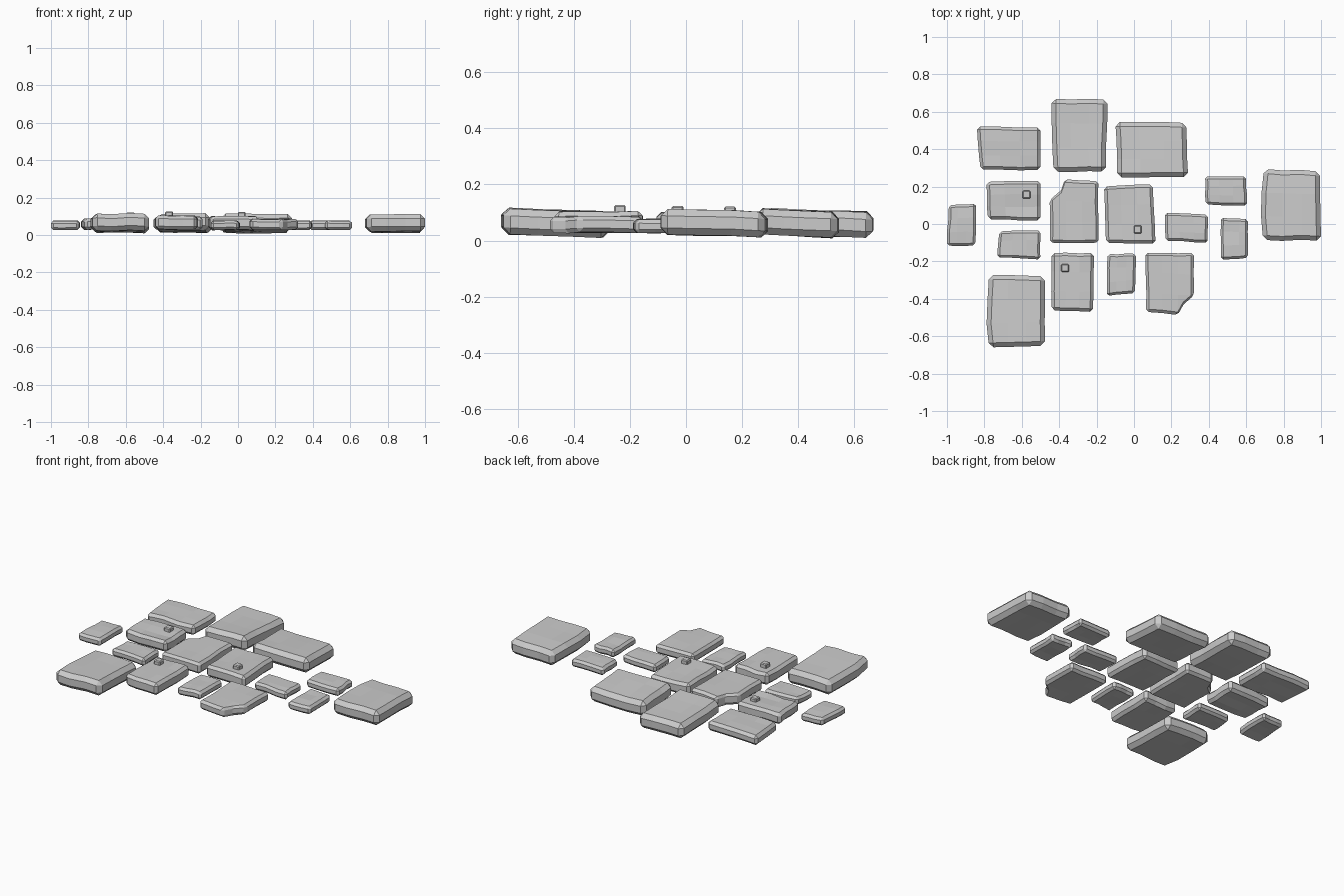
import bpy, bmesh, math, random
from mathutils import Vector

if "Cube" in bpy.data.objects:
    bpy.data.objects.remove(bpy.data.objects["Cube"])

random.seed(4)
N = 3  # grid cells per slab side


def add_bevel(ob, width):
    m = ob.modifiers.new("chamfer", 'BEVEL')
    m.width = width
    m.segments = 1
    m.limit_method = 'ANGLE'
    m.angle_limit = math.radians(45)


def make_object(name, bm, width):
    bmesh.ops.recalc_face_normals(bm, faces=bm.faces)
    me = bpy.data.meshes.new(name)
    bm.to_mesh(me)
    bm.free()
    ob = bpy.data.objects.new(name, me)
    bpy.context.collection.objects.link(ob)
    add_bevel(ob, width)
    return ob


def slab(name, corners, z0, z1, width, wave=0.004, tilt=0.0, bulge=0.0, cut=None):
    """Uneven stone: a wavy grid between four corners (BL, BR, TR, TL), given thickness."""
    bl, br, tr, tl = [Vector(c) for c in corners]
    bm = bmesh.new()
    bottom, top = {}, {}
    for i in range(N + 1):
        for j in range(N + 1):
            u, v = i / N, j / N
            p = bl.lerp(br, u).lerp(tl.lerp(tr, u), v)
            inner_i, inner_j = 0 < i < N, 0 < j < N
            if inner_i != inner_j:  # edge points wander a little
                p += Vector((random.uniform(-1, 1), random.uniform(-1, 1))) * 0.004
                if i == 0:
                    p.x -= bulge
            if cut and (i, j) == cut[0]:
                p = Vector(cut[1])
            dz = random.uniform(-wave, wave) + tilt * (v - 0.5)
            bottom[i, j] = bm.verts.new((p.x, p.y, z0 + dz))
            top[i, j] = bm.verts.new((p.x, p.y, z1 + dz))
    for i in range(N):
        for j in range(N):
            ring = [(i, j), (i + 1, j), (i + 1, j + 1), (i, j + 1)]
            bm.faces.new([top[k] for k in ring])
            bm.faces.new([bottom[k] for k in reversed(ring)])
    rim = ([(i, 0) for i in range(N)] + [(N, j) for j in range(N)]
           + [(i, N) for i in range(N, 0, -1)] + [(0, j) for j in range(N, 0, -1)])
    for a, b in zip(rim, rim[1:] + rim[:1]):
        bm.faces.new((bottom[a], bottom[b], top[b], top[a]))
    return make_object(name, bm, width)


def pebble(name, x, y, z):
    bm = bmesh.new()
    bmesh.ops.create_cube(bm, size=1)
    for v in bm.verts:
        v.co = Vector((x + v.co.x * 0.042, y + v.co.y * 0.042, z + v.co.z * 0.03))
    return make_object(name, bm, 0.005)


# Large outer slabs
large = [
    [(-.43, .28), (-.15, .28), (-.14, .665), (-.44, .67)],
    [(-.09, .25), (.29, .25), (.28, .54), (-.10, .545)],
    [(-.775, -.66), (-.475, -.65), (-.475, -.28), (-.775, -.272)],
    [(.69, -.085), (1.0, -.09), (.995, .28), (.695, .295)],
]
for k, c in enumerate(large):
    slab(f"large_slab_{k + 1}", c, 0.017, 0.108, 0.024, 0.004,
         tilt=-0.014, bulge=0.01 if k > 1 else 0.0)

# Medium slabs
medium = [
    ([(-.82, .29), (-.50, .29), (-.50, .515), (-.84, .52)], .03, .09),
    ([(-.78, .025), (-.50, .02), (-.50, .23), (-.79, .225)], .03, .098),
    ([(-.15, -.10), (.115, -.105), (.10, .21), (-.16, .20)], .028, .10),
    ([(-.44, -.46), (-.22, -.47), (-.215, -.155), (-.44, -.155)], .03, .103),
]
for k, (c, z0, z1) in enumerate(medium):
    slab(f"medium_slab_{k + 1}", c, z0, z1, 0.016, 0.004)

# Slabs with a broken corner
slab("broken_slab_1", [(-.45, -.10), (-.19, -.10), (-.19, .23), (-.455, .24)],
     .03, .097, 0.014, 0.003, cut=((0, N), (-.39, .18)))
slab("broken_slab_2", [(.065, -.47), (.32, -.50), (.32, -.155), (.06, -.155)],
     .028, .085, 0.014, 0.003, cut=((N, 0), (.265, -.43)))

# Small paving stones
small = [
    [(-1, -.115), (-.85, -.115), (-.845, .11), (-.99, .10)],
    [(-.73, -.18), (-.50, -.19), (-.50, -.035), (-.72, -.04)],
    [(-.145, -.385), (.005, -.37), (.01, -.16), (-.14, -.16)],
    [(.17, -.09), (.395, -.10), (.395, .05), (.165, .06)],
    [(.385, .105), (.605, .10), (.60, .255), (.38, .255)],
    [(.465, -.19), (.61, -.18), (.61, .025), (.465, .035)],
]
for k, c in enumerate(small):
    slab(f"small_stone_{k + 1}", c, .028, .076, 0.013, 0.003)

# Pebbles resting on the slabs
pebble("pebble_1", -.575, .157, .106)
pebble("pebble_2", .02, -.03, .108)
pebble("pebble_3", -.368, -.236, .111)
